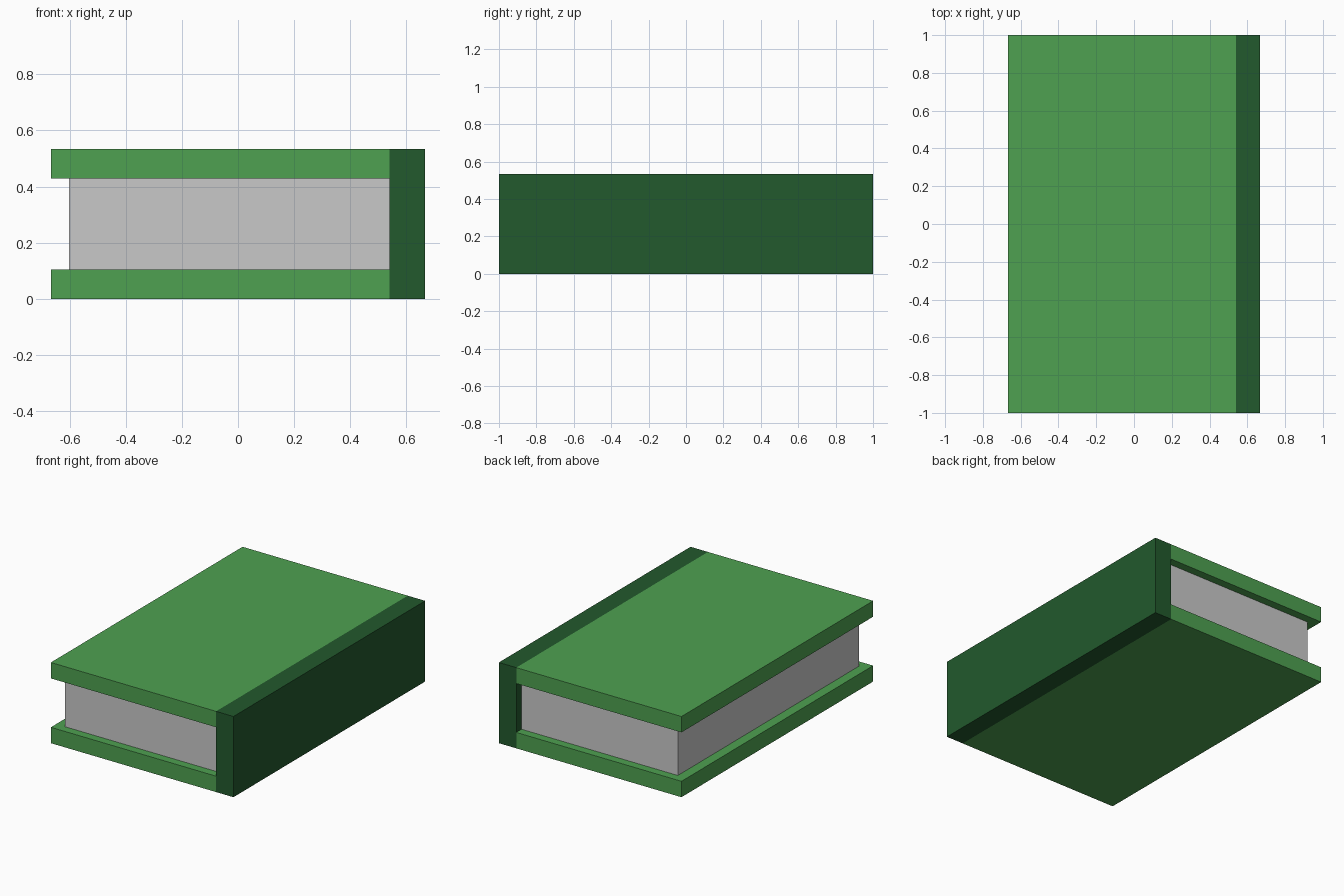
import bpy, bmesh
from mathutils import Vector

if "Cube" in bpy.data.objects:
    bpy.data.objects.remove(bpy.data.objects["Cube"])


def material(name, rgb):
    m = bpy.data.materials.new(name)
    m.diffuse_color = (*rgb, 1.0)
    m.use_nodes = True
    m.node_tree.nodes["Principled BSDF"].inputs["Base Color"].default_value = m.diffuse_color
    return m


def box(name, lo, hi, mat):
    """Axis-aligned box between two corners."""
    lo, hi = Vector(lo), Vector(hi)
    bm = bmesh.new()
    bmesh.ops.create_cube(bm, size=1.0)
    for v in bm.verts:
        v.co = Vector((lo[i] + (v.co[i] + 0.5) * (hi[i] - lo[i]) for i in range(3)))
    me = bpy.data.meshes.new(name)
    bm.to_mesh(me)
    bm.free()
    me.materials.append(mat)
    ob = bpy.data.objects.new(name, me)
    bpy.context.collection.objects.link(ob)
    return ob


green = material("cover green", (0.077, 0.356, 0.082))
dark = material("spine dark green", (0.016, 0.100, 0.026))
grey = material("paper grey", (0.584, 0.584, 0.584))

W, H = 0.667, 0.533      # half width, total height
SPINE, T = 0.54, 0.105   # inner face of the spine, cover thickness
INSET_X, INSET_Y = 0.065, 0.055

# covers
for name, z in (("bottom_cover", 0.0), ("top_cover", H - T)):
    box(name, (-W, -1, z), (SPINE, 1, z + T), green)

# spine
box("spine", (SPINE, -1, 0), (W, 1, H), dark)

# page block
box("pages", (-W + INSET_X, -1 + INSET_Y, T), (SPINE, 1 - INSET_Y, H - T), grey)
